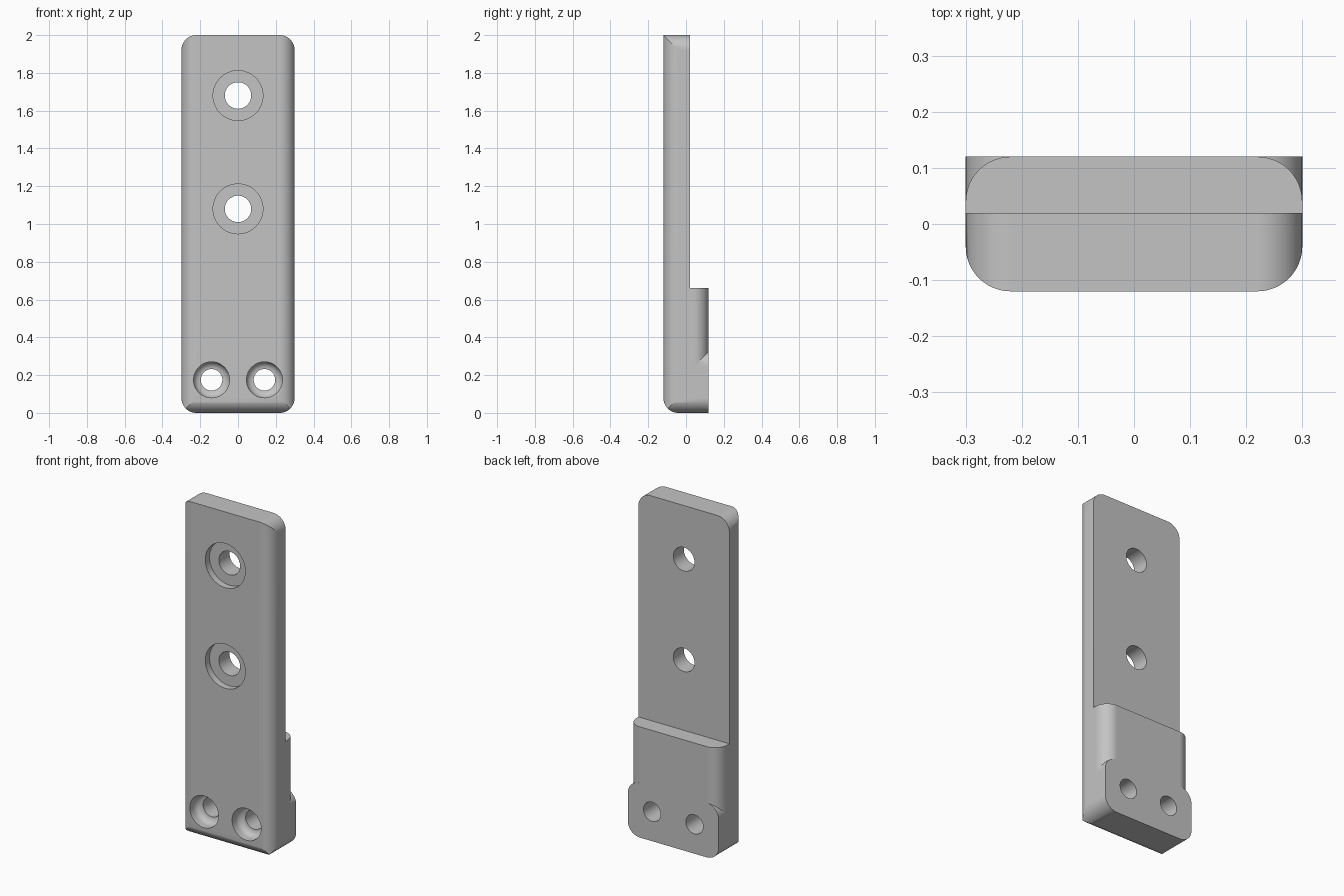
import bpy, bmesh, math

if "Cube" in bpy.data.objects:
    bpy.data.objects.remove(bpy.data.objects["Cube"], do_unlink=True)

HALF, FRONT, STEP, BACK, TOP = 0.3, -0.12, 0.02, 0.12, 2.0
R = 0.08            # shared fillet radius
OUT = 0.5           # overshoot of trimming shapes

grey = bpy.data.materials.new("plain grey")
grey.use_nodes = True
colour = (0.55, 0.55, 0.55, 1)
grey.diffuse_color = colour
grey.node_tree.nodes["Principled BSDF"].inputs["Base Color"].default_value = colour


def arc(cx, cy, start, end, r=R, steps=12):
    """Points on an arc, angles in degrees."""
    angles = [math.radians(start + (end - start) * i / steps) for i in range(steps + 1)]
    return [(round(cx + r * math.cos(a), 5), round(cy + r * math.sin(a), 5)) for a in angles]


def mirrored(half):
    """Close a right-hand half outline with its mirror image."""
    return half + [(-x, y) for x, y in reversed(half)]


def new_object(name, bm):
    bmesh.ops.recalc_face_normals(bm, faces=bm.faces)
    mesh = bpy.data.meshes.new(name)
    bm.to_mesh(mesh)
    bm.free()
    mesh.materials.append(grey)
    obj = bpy.data.objects.new(name, mesh)
    bpy.context.collection.objects.link(obj)
    return obj


def prism(name, outline, axis, low, high):
    """Extrude a flat outline along the given axis."""
    place = {"X": lambda p, d: (d, p[0], p[1]),
             "Y": lambda p, d: (p[0], d, p[1]),
             "Z": lambda p, d: (p[0], p[1], d)}[axis]
    bm = bmesh.new()
    a = [bm.verts.new(place(p, low)) for p in outline]
    b = [bm.verts.new(place(p, high)) for p in outline]
    bm.faces.new(a)
    bm.faces.new(b)
    for i in range(len(a)):
        j = (i + 1) % len(a)
        bm.faces.new((a[i], a[j], b[j], b[i]))
    return new_object(name, bm)


def bore(name, x, z, profile, sides=48):
    """Turn a (radius, y) profile around a front-to-back axis."""
    bm = bmesh.new()
    rings = []
    for r, y in profile:
        rings.append([bm.verts.new((x + r * math.cos(math.tau * i / sides), y,
                                    z + r * math.sin(math.tau * i / sides)))
                      for i in range(sides)])
    bm.faces.new(rings[0])
    bm.faces.new(rings[-1])
    for a, b in zip(rings, rings[1:]):
        for i in range(sides):
            j = (i + 1) % sides
            bm.faces.new((a[i], a[j], b[j], b[i]))
    return new_object(name, bm)


def combine(target, tool, operation):
    mod = target.modifiers.new(operation.title(), 'BOOLEAN')
    mod.operation, mod.solver, mod.object = operation, 'EXACT', tool
    bpy.context.view_layer.objects.active = target
    bpy.ops.object.modifier_apply(modifier=mod.name)
    bpy.data.objects.remove(tool, do_unlink=True)


# Column with four rounded upright edges
column = mirrored(arc(HALF - R, FRONT + R, -90, 0) + arc(HALF - R, BACK - R, 0, 90))
bracket = prism("mounting_bracket", column, "Z", -0.1, TOP + 0.1)

# Square-backed foot with rounded shoulders
shoulder = mirrored([(HALF, -0.2)] + arc(HALF - R, 0.245, 0, 90))
combine(bracket, prism("foot", shoulder, "Y", 0, BACK), 'UNION')

# Rounded corners of the face outline
face = mirrored([(0.1, -0.2)] + arc(HALF - R, R, -90, 0) + [(OUT, 0.3), (OUT, TOP - 0.3)]
                + arc(HALF - R, TOP - R, 0, 90))
combine(bracket, prism("face_trim", face, "Y", -OUT, OUT), 'INTERSECT')

# Stepped side outline with rounded lower front edge
side = arc(FRONT + R, R, 180, 270) + [(OUT, 0), (OUT, 0.66), (STEP, 0.66),
                                      (STEP, TOP + 0.2), (-OUT, TOP + 0.2), (-OUT, 0.3)]
combine(bracket, prism("side_trim", side, "X", -OUT, OUT), 'INTERSECT')

# Flat counterbored holes in the upper plate
for z in (1.08, 1.68):
    flat = [(0.132, -OUT), (0.132, FRONT + 0.04), (0.07, FRONT + 0.04), (0.07, OUT)]
    combine(bracket, bore("plate_hole", 0, z, flat), 'DIFFERENCE')

# Round-bottomed counterbores in the foot
for x in (-0.14, 0.14):
    bowl = [(0.095, -OUT)] + arc(0.057, -0.085, 0, 90, 0.038, 8) + [(0.057, OUT)]
    combine(bracket, bore("foot_hole", x, 0.175, bowl), 'DIFFERENCE')

# Smooth fillets with crisp edges
bpy.ops.object.select_all(action='DESELECT')
bracket.select_set(True)
bpy.context.view_layer.objects.active = bracket
bpy.ops.object.shade_smooth_by_angle(angle=math.radians(25))
weighted = bracket.modifiers.new("Flat shading weights", 'WEIGHTED_NORMAL')
weighted.keep_sharp = True
